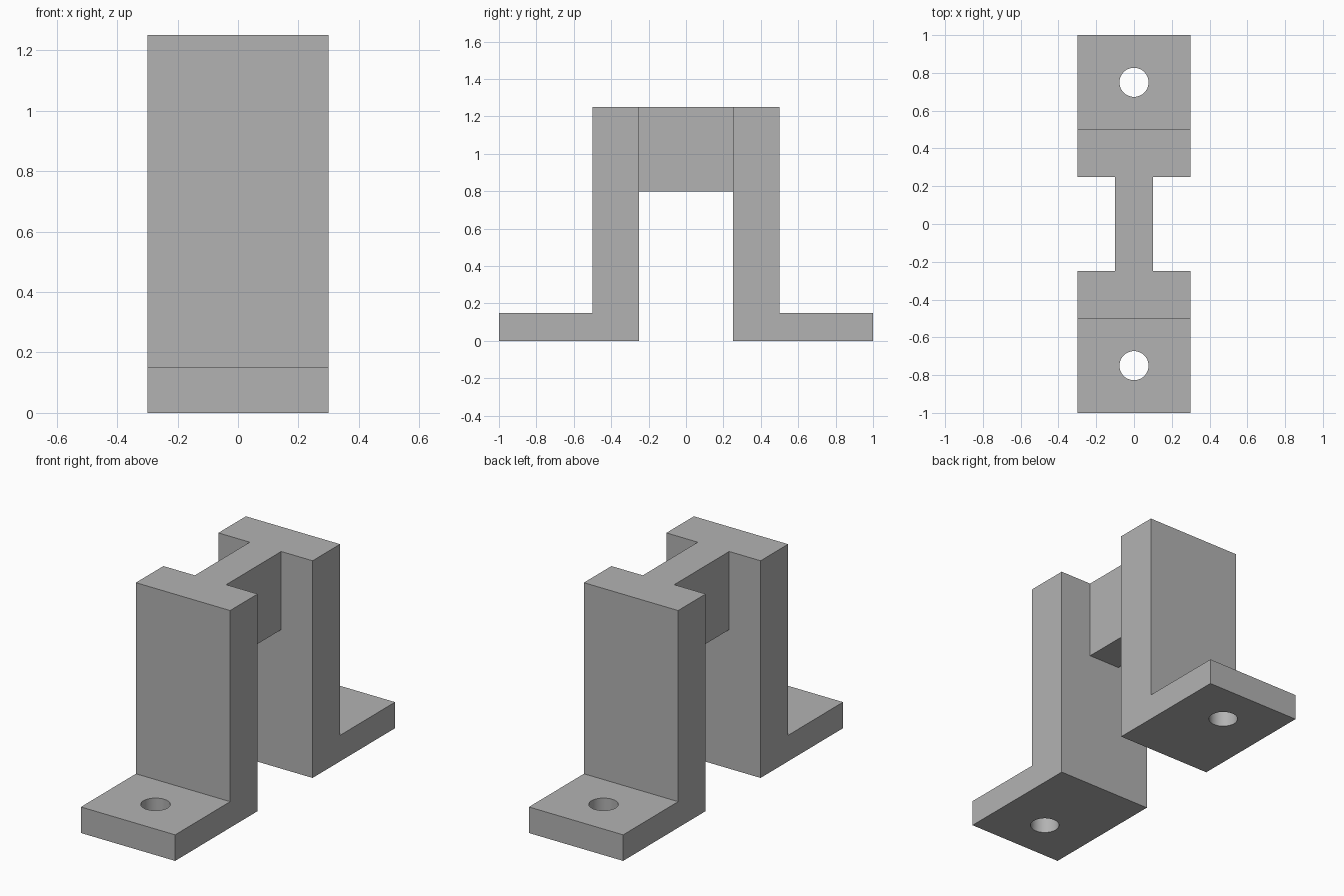
import bpy, bmesh

old = bpy.data.objects.get("Cube")
if old:
    bpy.data.objects.remove(old)

WIDTH, HEIGHT, FOOT = 0.6, 1.25, 0.15
INNER, OUTER, END = 0.25, 0.5, 1.0

grey = bpy.data.materials.new("plain grey")
grey.use_nodes = True
colour = (0.45, 0.45, 0.45, 1)
grey.diffuse_color = colour
grey.node_tree.nodes["Principled BSDF"].inputs["Base Color"].default_value = colour


def extrude_profile(name, profile, width):
    """Extrude a closed (y, z) outline symmetrically along x."""
    bm = bmesh.new()
    face = bm.faces.new([bm.verts.new((-width / 2, y, z)) for y, z in profile])
    result = bmesh.ops.extrude_face_region(bm, geom=[face])
    verts = [v for v in result["geom"] if isinstance(v, bmesh.types.BMVert)]
    bmesh.ops.translate(bm, verts=verts, vec=(width, 0, 0))
    bmesh.ops.recalc_face_normals(bm, faces=bm.faces)
    mesh = bpy.data.meshes.new(name)
    bm.to_mesh(mesh)
    bm.free()
    mesh.materials.append(grey)
    obj = bpy.data.objects.new(name, mesh)
    bpy.context.collection.objects.link(obj)
    return obj


def drill(obj, y):
    """Cut the round bolt hole through the foot."""
    bpy.ops.mesh.primitive_cylinder_add(vertices=48, radius=0.077, depth=0.4,
                                        location=(0, y, FOOT / 2))
    cutter = bpy.context.object
    cutter.name = "hole_cutter"
    cutter.hide_render = True
    cutter.data.materials.append(grey)
    mod = obj.modifiers.new("bolt_hole", "BOOLEAN")
    mod.operation, mod.solver, mod.object = "DIFFERENCE", "EXACT", cutter
    bpy.ops.object.select_all(action="DESELECT")
    obj.select_set(True)
    bpy.context.view_layer.objects.active = obj
    bpy.ops.object.modifier_apply(modifier=mod.name)
    bpy.data.objects.remove(cutter)
    bpy.ops.object.shade_smooth_by_angle()


# Two L-shaped brackets, each an upright plate with a drilled foot
outline = [(INNER, 0), (END, 0), (END, FOOT), (OUTER, FOOT), (OUTER, HEIGHT), (INNER, HEIGHT)]
for name, side in (("front_bracket", -1), ("back_bracket", 1)):
    bracket = extrude_profile(name, [(side * y, z) for y, z in outline], WIDTH)
    drill(bracket, side * 0.75)

# Narrow web joining the tops of the uprights
extrude_profile("connecting_web",
                [(-INNER, 0.8), (INNER, 0.8), (INNER, HEIGHT), (-INNER, HEIGHT)], 0.2)
